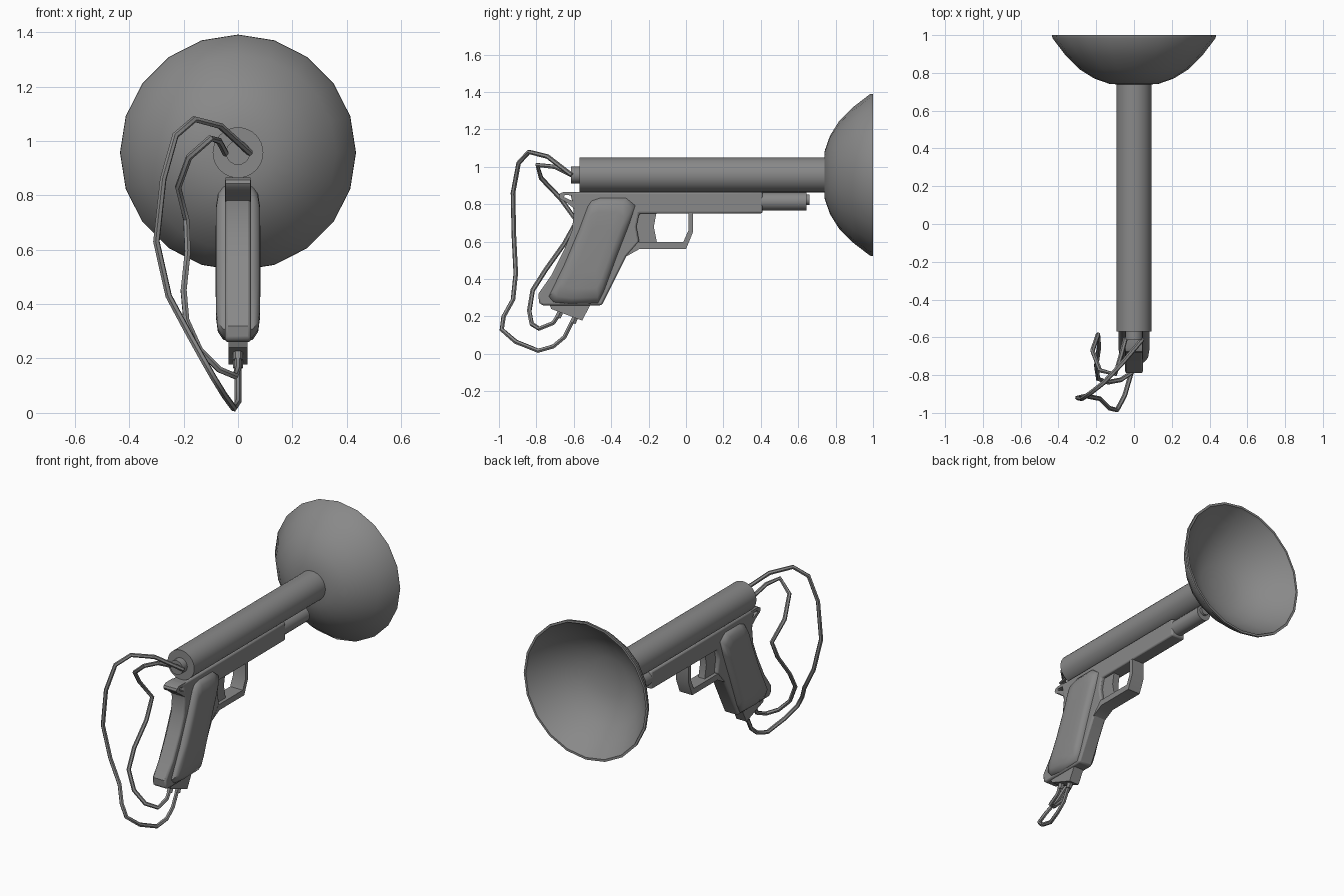
import bpy, bmesh, math

dark = bpy.data.materials.new("dark_grey")
dark.diffuse_color = (0.25, 0.25, 0.25, 1)


def shade(ob, angle):
    bpy.ops.object.select_all(action='DESELECT')
    ob.select_set(True)
    bpy.context.view_layer.objects.active = ob
    if ob.type == 'CURVE':
        bpy.ops.object.convert(target='MESH')
        ob = bpy.context.view_layer.objects.active
    bpy.ops.object.shade_smooth_by_angle(angle=math.radians(angle))
    ob.data.materials.append(dark)


def finish(name, bm, bevel=0.0, angle=30):
    bmesh.ops.recalc_face_normals(bm, faces=bm.faces)
    me = bpy.data.meshes.new(name)
    bm.to_mesh(me)
    bm.free()
    ob = bpy.data.objects.new(name, me)
    bpy.context.collection.objects.link(ob)
    if bevel:
        m = ob.modifiers.new("bevel", 'BEVEL')
        m.width, m.segments, m.limit_method = bevel, 2, 'ANGLE'
        m.angle_limit = math.radians(50)
    shade(ob, angle)


def skin(bm, rings):
    for a, b in zip(rings, rings[1:]):
        n = len(a)
        for i in range(n):
            bm.faces.new((a[i], a[(i + 1) % n], b[(i + 1) % n], b[i]))
    bm.faces.new(rings[0])
    bm.faces.new(rings[-1])


def loft(name, outline, levels, bevel=0.0, angle=30):
    """Side outline (y, z) lofted across x; levels are (x, scale about centre)."""
    cy = sum(p[0] for p in outline) / len(outline)
    cz = sum(p[1] for p in outline) / len(outline)
    bm = bmesh.new()
    skin(bm, [[bm.verts.new((x, cy + (y - cy) * s, cz + (z - cz) * s)) for y, z in outline]
              for x, s in levels])
    finish(name, bm, bevel, angle)


def prism(name, outline, w, bevel=0.0):
    loft(name, outline, [(-w, 1), (w, 1)], bevel)


def lathe(name, profile, z, n, angle=30):
    """Revolve (radius, y) around a y-parallel axis; the ends are capped."""
    bm = bmesh.new()
    skin(bm, [[bm.verts.new((r * math.sin(2 * math.pi * i / n), y,
                             z + r * math.cos(2 * math.pi * i / n))) for i in range(n)]
              for r, y in profile])
    finish(name, bm, angle=angle)


def wire(name, pts, r=0.0125):
    cu = bpy.data.curves.new(name, 'CURVE')
    cu.dimensions = '3D'
    cu.bevel_depth, cu.bevel_resolution, cu.use_fill_caps = r, 1, True
    sp = cu.splines.new('POLY')
    sp.points.add(len(pts) - 1)
    for p, co in zip(sp.points, pts):
        p.co = (*co, 1)
    ob = bpy.data.objects.new(name, cu)
    bpy.context.collection.objects.link(ob)
    shade(ob, 50)


AXIS = 0.957

# Dish: thin hollow bowl, outer skin then rim then inner skin
lathe("dish", [(0.06, 0.737), (0.13, 0.742), (0.21, 0.77), (0.29, 0.82), (0.36, 0.89),
               (0.432, 0.984), (0.434, 1.0), (0.42, 1.0), (0.412, 0.984),
               (0.35, 0.905), (0.28, 0.835), (0.2, 0.785), (0.12, 0.758), (0.03, 0.75)],
      AXIS, 20, angle=40)

# Main tube and the rear plug
lathe("main_tube", [(0.093, -0.57), (0.093, 0.745)], AXIS, 32)
lathe("rear_plug", [(0.045, -0.615), (0.045, -0.56)], AXIS, 20)

# Pistol frame with grip core
prism("frame", [(-0.62, 0.866), (-0.605, 0.80), (-0.60, 0.75), (-0.61, 0.66), (-0.65, 0.56),
                (-0.72, 0.42), (-0.79, 0.32), (-0.785, 0.27), (-0.765, 0.26), (-0.45, 0.26),
                (-0.32, 0.52), (-0.25, 0.60), (-0.265, 0.68), (-0.25, 0.75), (0.41, 0.752),
                (0.41, 0.866)], 0.047, 0.01)

# Trigger guard strip and trigger
prism("trigger_guard", [(-0.33, 0.515), (-0.25, 0.56), (0.0, 0.56), (0.037, 0.65),
                        (0.037, 0.76), (0.013, 0.76), (0.013, 0.66), (-0.015, 0.597),
                        (-0.25, 0.597), (-0.30, 0.60)], 0.044)
prism("trigger", [(-0.26, 0.77), (-0.155, 0.77), (-0.172, 0.68), (-0.155, 0.595),
                  (-0.25, 0.595), (-0.275, 0.68)], 0.022)

# Front sleeve and its muzzle
lathe("front_sleeve", [(0.049, 0.40), (0.049, 0.645)], 0.815, 20)
lathe("muzzle", [(0.028, 0.64), (0.028, 0.66)], 0.825, 16)

# Rear tang: a loop around a small cross hole
prism("tang", [(-0.59, 0.866), (-0.655, 0.866), (-0.675, 0.857), (-0.68, 0.843),
               (-0.672, 0.829), (-0.64, 0.81), (-0.595, 0.775), (-0.595, 0.815),
               (-0.625, 0.825), (-0.652, 0.838), (-0.648, 0.85), (-0.61, 0.847)], 0.046)

# Grip panels on both sides
panel = [(-0.525, 0.79), (-0.505, 0.82), (-0.46, 0.835), (-0.32, 0.835), (-0.27, 0.795),
         (-0.30, 0.70), (-0.37, 0.52), (-0.44, 0.33), (-0.47, 0.27), (-0.62, 0.265),
         (-0.71, 0.275), (-0.735, 0.305), (-0.65, 0.48), (-0.57, 0.67)]
for side, s in (("left", -1), ("right", 1)):
    loft("grip_panel_" + side, panel,
         [(s * 0.04, 1), (s * 0.055, 0.985), (s * 0.074, 0.89), (s * 0.081, 0.72),
          (s * 0.082, 0.4)], angle=50)

# Magazine base with two wire sockets
prism("magazine_base", [(-0.73, 0.265), (-0.72, 0.24), (-0.555, 0.178), (-0.51, 0.265)], 0.035)
wire("socket_rear", [(0, -0.665, 0.24), (0, -0.685, 0.195)], 0.018)
wire("socket_front", [(0, -0.585, 0.215), (0, -0.605, 0.165)], 0.018)

# Outer and inner loose wires
wire("outer_wire", [(0, -0.60, 0.19), (0, -0.65, 0.09), (0, -0.71, 0.04), (-0.015, -0.79, 0.017),
                    (-0.05, -0.91, 0.065), (-0.09, -0.985, 0.13), (-0.13, -0.975, 0.2),
                    (-0.18, -0.925, 0.29), (-0.255, -0.91, 0.43), (-0.30, -0.92, 0.63),
                    (-0.275, -0.925, 0.86), (-0.23, -0.895, 1.02), (-0.16, -0.84, 1.08),
                    (-0.065, -0.74, 1.055), (0.045, -0.61, 0.955)])
wire("inner_wire", [(0, -0.68, 0.21), (0, -0.71, 0.165), (-0.01, -0.785, 0.135),
                    (-0.07, -0.825, 0.16), (-0.14, -0.838, 0.23), (-0.19, -0.82, 0.34),
                    (-0.20, -0.75, 0.45), (-0.185, -0.65, 0.59), (-0.19, -0.585, 0.71),
                    (-0.22, -0.67, 0.83), (-0.18, -0.775, 0.94), (-0.10, -0.795, 1.01),
                    (-0.07, -0.70, 1.0), (-0.045, -0.605, 0.953)])
